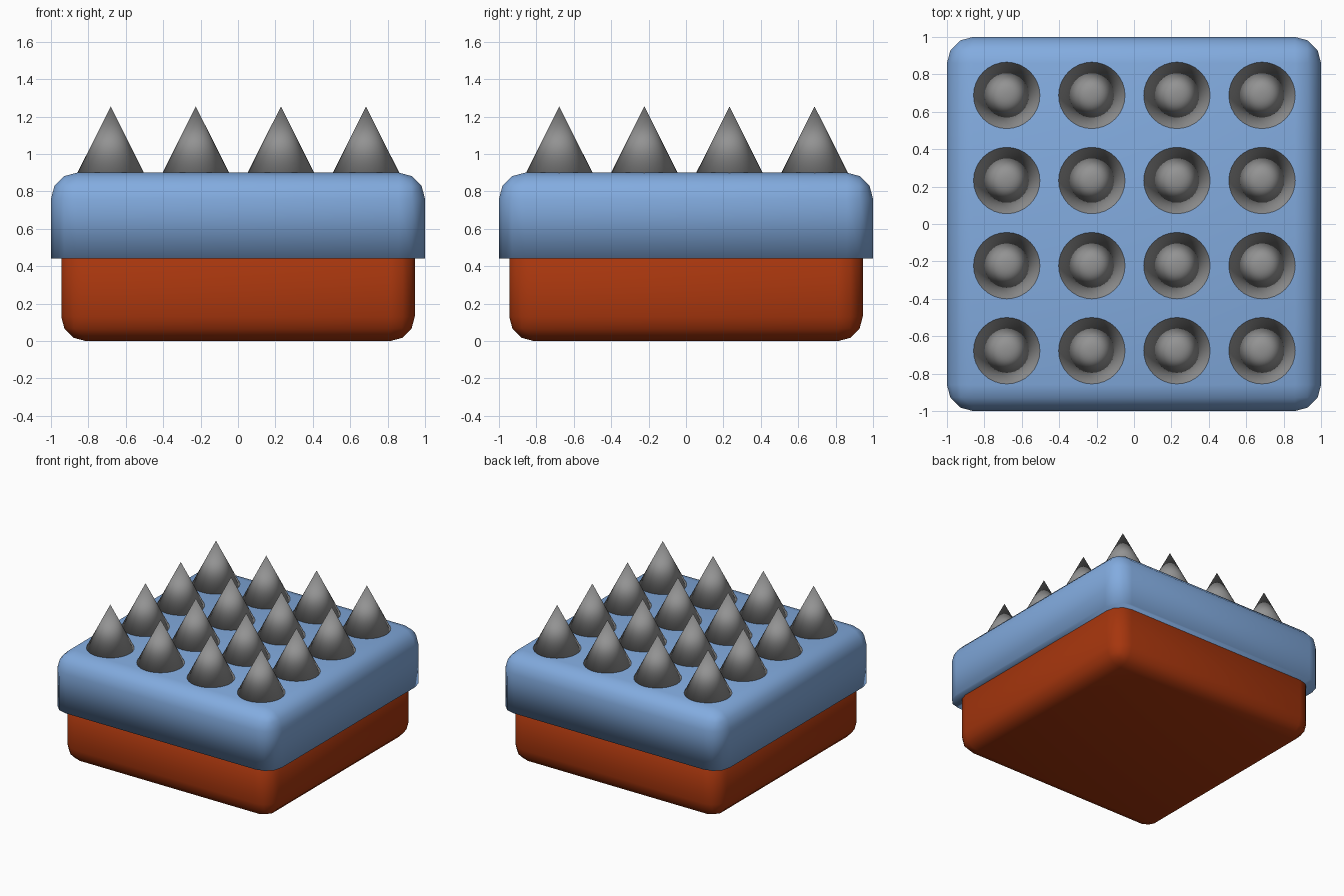
import bpy, bmesh

if "Cube" in bpy.data.objects:
    bpy.data.objects.remove(bpy.data.objects["Cube"])


def material(name, rgb):
    m = bpy.data.materials.new(name)
    m.diffuse_color = (*rgb, 1)
    m.use_nodes = True
    m.node_tree.nodes["Principled BSDF"].inputs["Base Color"].default_value = m.diffuse_color
    return m


def add_object(name, bm, mat, loc=(0, 0, 0)):
    bmesh.ops.recalc_face_normals(bm, faces=bm.faces)
    for f in bm.faces:
        f.smooth = True
    mesh = bpy.data.meshes.new(name)
    bm.to_mesh(mesh)
    bm.free()
    mesh.materials.append(mat)
    ob = bpy.data.objects.new(name, mesh)
    ob.location = loc
    bpy.context.collection.objects.link(ob)
    return ob


def rounded_box(name, half, z0, z1, radius, flat_z, mat):
    """Box with all edges rounded except those lying at height flat_z."""
    bm = bmesh.new()
    bmesh.ops.create_cube(bm, size=2)
    for v in bm.verts:
        v.co.x *= half
        v.co.y *= half
        v.co.z = z1 if v.co.z > 0 else z0
    edges = [e for e in bm.edges
             if not all(abs(v.co.z - flat_z) < 1e-4 for v in e.verts)]
    bmesh.ops.bevel(bm, geom=edges, offset=radius, offset_type='OFFSET',
                    segments=3, profile=0.5, affect='EDGES', clamp_overlap=True)
    return add_object(name, bm, mat)


blue = material("light blue", (0.225, 0.41, 0.74))
rust = material("rust red", (0.38, 0.036, 0.004))
grey = material("steel grey", (0.29, 0.29, 0.29))

# Lower block, its top tucked into the upper block
base = rounded_box("base_block", 0.945, 0.0, 0.60, 0.13, 0.60, rust)
# Upper block with a sharp, flat underside
top = rounded_box("upper_block", 1.0, 0.44, 0.90, 0.14, 0.44, blue)

# Four by four grid of smooth spikes
for i in range(4):
    for j in range(4):
        bm = bmesh.new()
        bmesh.ops.create_cone(bm, cap_ends=True, segments=32,
                              radius1=0.178, radius2=0, depth=0.355)
        bmesh.ops.remove_doubles(bm, verts=bm.verts, dist=1e-4)
        add_object(f"spike_{i}_{j}", bm, grey,
                   ((i - 1.5) * 0.455 + 0.002, (j - 1.5) * 0.455 + 0.005, 1.0765))
